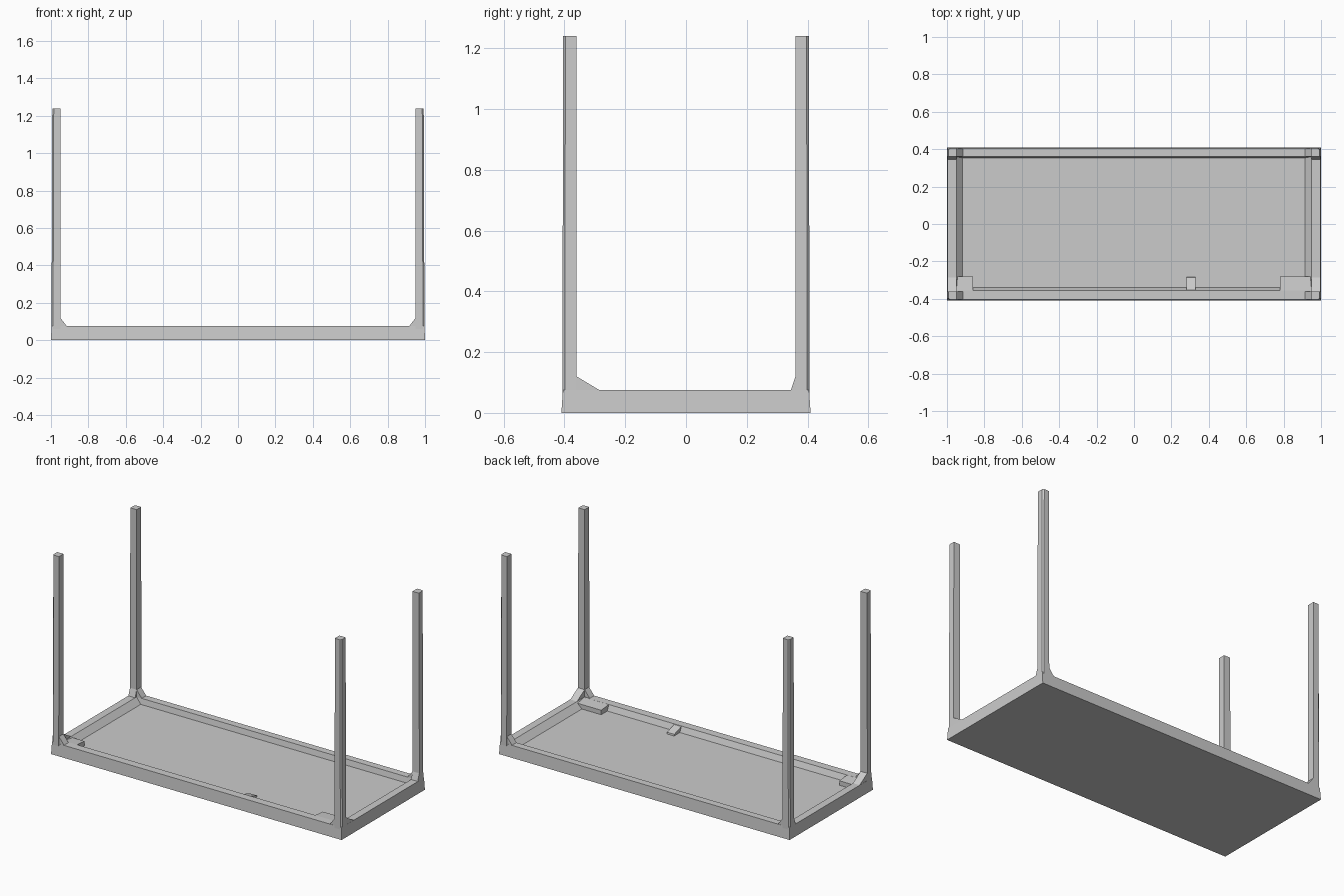
import bpy, bmesh

if "Cube" in bpy.data.objects:
    bpy.data.objects.remove(bpy.data.objects["Cube"])

RIM, FLOOR, TOP = 0.075, 0.04, 1.24


def make_object(name, bm):
    bmesh.ops.recalc_face_normals(bm, faces=bm.faces)
    mesh = bpy.data.meshes.new(name)
    bm.to_mesh(mesh)
    bm.free()
    obj = bpy.data.objects.new(name, mesh)
    bpy.context.collection.objects.link(obj)
    return obj


def loft(name, rings):
    """Closed solid through a stack of point rings."""
    bm = bmesh.new()
    loops = [[bm.verts.new(p) for p in ring] for ring in rings]
    for a, b in zip(loops, loops[1:]):
        n = len(a)
        for i in range(n):
            bm.faces.new((a[i], a[(i + 1) % n], b[(i + 1) % n], b[i]))
    bm.faces.new(loops[0])
    bm.faces.new(loops[-1])
    return make_object(name, bm)


def rect(x0, x1, y0, y1, z):
    return [(x0, y0, z), (x1, y0, z), (x1, y1, z), (x0, y1, z)]


def wedge(name, profile, axis, lo, hi):
    """Extrude a 2D profile along x (profile is y,z) or y (profile is x,z)."""
    put = (lambda p, t: (t, p[0], p[1])) if axis == "x" else (lambda p, t: (p[0], t, p[1]))
    return loft(name, [[put(p, t) for p in profile] for t in (lo, hi)])


# Shallow tray with raised rim, sloping inner walls and sunken floor
loft("tray_base", [
    rect(-1.0, 1.0, -0.41, 0.41, 0),
    rect(-0.997, 0.997, -0.405, 0.405, RIM),
    rect(-0.95, 0.95, -0.355, 0.36, RIM),
    rect(-0.917, 0.913, -0.34, 0.353, FLOOR),
])


def post_ring(sx, sy, outer_x, outer_y, z):
    c = 0.008  # chamfer on the outer corner
    pts = [(0.95, 0.36), (outer_x, 0.36), (outer_x, outer_y - c),
           (outer_x - c, outer_y), (0.95, outer_y)]
    return [(sx * x, sy * y, z) for x, y in pts]


# Four corner posts with sloped feet along both rails
for sx, side in ((-1, "left"), (1, "right")):
    for sy, end in ((-1, "front"), (1, "back")):
        tag = f"{end}_{side}"
        loft(f"{tag}_post", [post_ring(sx, sy, 0.997, 0.406, 0.06),
                             post_ring(sx, sy, 0.993, 0.405, TOP)])
        wedge(f"{tag}_long_rail_gusset",
              [(sx * 0.955, 0.06), (sx * 0.915, RIM), (sx * 0.95, 0.12), (sx * 0.955, 0.12)],
              "y", sy * 0.36, sy * 0.404)
        reach = 0.285 if sy < 0 else 0.345
        wedge(f"{tag}_short_rail_gusset",
              [(sy * 0.365, 0.06), (sy * reach, RIM), (sy * 0.36, 0.12), (sy * 0.365, 0.12)],
              "x", sx * 0.95, sx * 0.996)

# Corner blocks and small catch behind the front rail
block = [(-0.36, 0.02), (-0.28, 0.02), (-0.28, 0.068), (-0.36, RIM)]
wedge("left_corner_block", block, "x", -0.96, -0.86)
wedge("right_corner_block", block, "x", 0.78, 0.96)
catch = [(-0.36, 0.02), (-0.28, 0.02), (-0.285, 0.05), (-0.36, 0.074)]
wedge("front_rail_catch", catch, "x", 0.28, 0.33)
